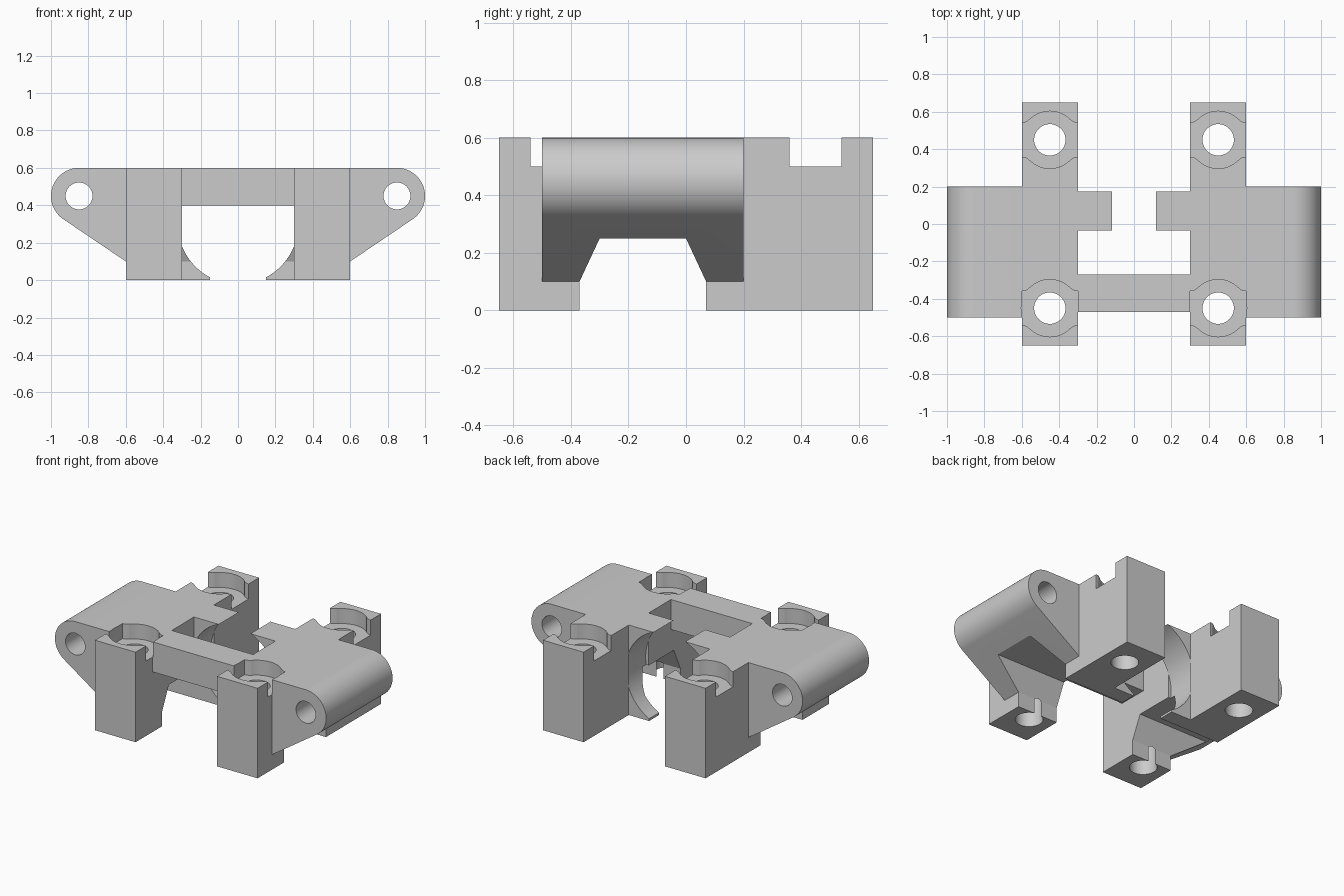
import bpy, bmesh, math

if "Cube" in bpy.data.objects:
    bpy.data.objects.remove(bpy.data.objects["Cube"])

grey = bpy.data.materials.new("plain grey")
grey.diffuse_color = (0.6, 0.6, 0.6, 1)
grey.use_nodes = True
grey.node_tree.nodes["Principled BSDF"].inputs["Base Color"].default_value = grey.diffuse_color


def prism(name, pts, axis, lo, hi):
    """Extrude a 2D outline along an axis; outline is yz, xz or xy."""
    def place(p, t):
        return {"x": (t, p[0], p[1]), "y": (p[0], t, p[1]), "z": (p[0], p[1], t)}[axis]
    bm = bmesh.new()
    a = [bm.verts.new(place(p, lo)) for p in pts]
    b = [bm.verts.new(place(p, hi)) for p in pts]
    n = len(pts)
    bm.faces.new(a)
    bm.faces.new(b[::-1])
    for i in range(n):
        j = (i + 1) % n
        bm.faces.new((a[j], a[i], b[i], b[j]))
    bmesh.ops.recalc_face_normals(bm, faces=bm.faces)
    mesh = bpy.data.meshes.new(name)
    bm.to_mesh(mesh)
    bm.free()
    mesh.materials.append(grey)
    ob = bpy.data.objects.new(name, mesh)
    bpy.context.collection.objects.link(ob)
    return ob


def box(name, x0, x1, y0, y1, z0, z1):
    return prism(name, [(x0, y0), (x1, y0), (x1, y1), (x0, y1)], "z", z0, z1)


def arc(cx, cy, r, a0, a1, n):
    return [(cx + r * math.cos(a0 + (a1 - a0) * i / n),
             cy + r * math.sin(a0 + (a1 - a0) * i / n)) for i in range(n + 1)]


def circle(cx, cy, r, n=64):
    return arc(cx, cy, r, 0, math.tau, n)[:-1]


def combine(target, tool, operation):
    mod = target.modifiers.new("join", "BOOLEAN")
    mod.operation, mod.solver, mod.object = operation, "EXACT", tool
    bpy.context.view_layer.objects.active = target
    bpy.ops.object.modifier_apply(modifier=mod.name)
    bpy.data.objects.remove(tool)


# Outline of the side openings of each screw seat, flared towards the edge
quarter = [(0.17, 0.09), (0.14, 0.091), (0.125, 0.096), (0.11, 0.107)]
seat = (quarter + [(-x, y) for x, y in quarter[::-1]]
        + [(-x, -y) for x, y in quarter] + [(x, -y) for x, y in quarter[::-1]])

# Hinge ear outline: round end with a tangent sloping underside
slope = math.atan2(-0.35, -0.25) + math.acos(0.15 / math.hypot(0.25, 0.35))
ear = [(0.6, 0.1)] + arc(0.85, 0.45, 0.15, slope, math.pi / 2, 32) + [(0.6, 0.6)]

# Cross bar joining both sides
body = box("bracket_body", -0.3, 0.3, -0.47, -0.27, 0.4, 0.6)

for s in (-1, 1):
    # Foot block with open screw seats
    foot = box("foot_block", *sorted((s * 0.3, s * 0.6)), -0.65, 0.65, 0, 0.6)
    for y in (-0.45, 0.45):
        pts = [(s * 0.45 + px, y + py) for px, py in seat]
        combine(foot, prism("seat_cutter", pts, "z", 0.5, 0.7), "DIFFERENCE")

    # Inner clamp tab hollowed by the round bore
    tab = box("clamp_tab", *sorted((s * 0.11, s * 0.3)), -0.035, 0.175, 0, 0.6)
    tip = box("tip_cutter", *sorted((0, s * 0.15)), -0.1, 0.3, -0.1, 0.3)
    combine(tab, tip, "DIFFERENCE")
    wing = prism("hinge_ear", [(s * x, z) for x, z in ear], "y", -0.5, 0.2)

    combine(foot, tab, "UNION")
    combine(foot, wing, "UNION")
    combine(body, foot, "UNION")

# Round bore between the tabs
combine(body, prism("bore_cutter", circle(0, 0.3, 0.322, 96), "y", -0.035, 0.175), "DIFFERENCE")

# Tapered cross channel underneath
channel = [(-0.37, -0.1), (0.07, -0.1), (0.07, 0.1), (0, 0.25), (-0.3, 0.25), (-0.37, 0.1)]
combine(body, prism("channel_cutter", channel, "x", -1.2, 1.2), "DIFFERENCE")

# Hinge pin holes, screw holes and round counterbores
for s in (-1, 1):
    combine(body, prism("pin_cutter", circle(s * 0.85, 0.45, 0.072, 48), "y", -0.8, 0.8), "DIFFERENCE")
    for y in (-0.45, 0.45):
        combine(body, prism("screw_cutter", circle(s * 0.45, y, 0.084, 48), "z", -0.1, 0.7), "DIFFERENCE")
        combine(body, prism("counterbore_cutter", circle(s * 0.45, y, 0.153), "z", 0.5, 0.7), "DIFFERENCE")

# Smooth round surfaces, sharp edges kept
bpy.ops.object.select_all(action="DESELECT")
body.select_set(True)
bpy.context.view_layer.objects.active = body
bpy.ops.object.shade_smooth_by_angle(angle=math.radians(25))
